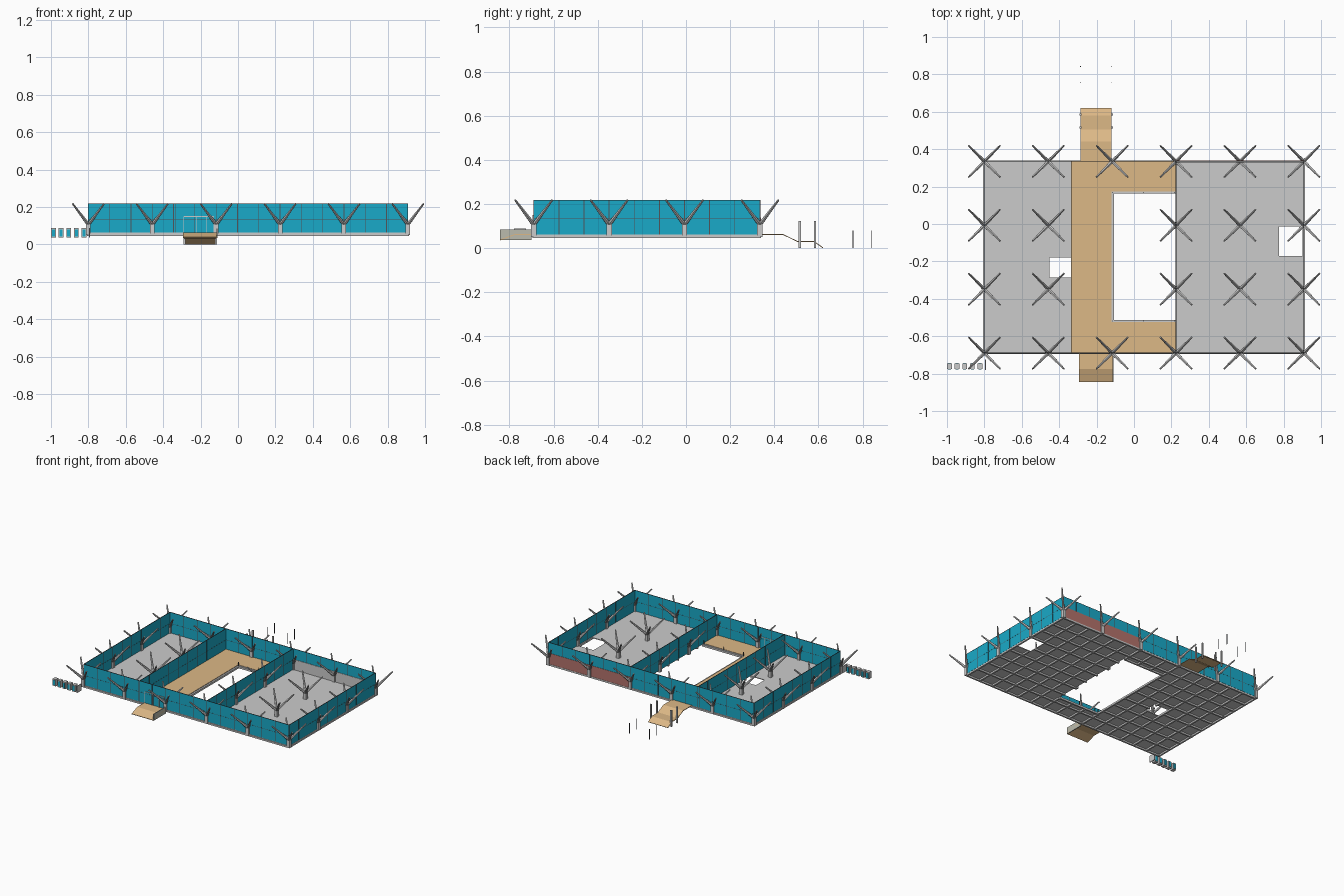
import bpy, bmesh
from mathutils import Vector

if "Cube" in bpy.data.objects:
    bpy.data.objects.remove(bpy.data.objects["Cube"])

def mat(name, c):
    m = bpy.data.materials.new(name)
    m.diffuse_color = (*c, 1)
    m.use_nodes = True
    m.node_tree.nodes["Principled BSDF"].inputs["Base Color"].default_value = m.diffuse_color
    return m

GLASS = mat("glass", (0.01, 0.40, 0.58))
WOOD = mat("wood", (0.72, 0.48, 0.24))
BRICK = mat("red_panel", (0.45, 0.17, 0.15))
DARK = mat("dark_metal", (0.08, 0.09, 0.10))
BEIGE = mat("beige", (0.5, 0.5, 0.42))

def finish(name, bm, m=None):
    me = bpy.data.meshes.new(name)
    bm.to_mesh(me)
    bm.free()
    ob = bpy.data.objects.new(name, me)
    bpy.context.collection.objects.link(ob)
    if m:
        me.materials.append(m)
    return ob

def add_box(bm, x0, x1, y0, y1, z0, z1):
    vs = bmesh.ops.create_cube(bm, size=1)["verts"]
    for v in vs:
        v.co = Vector(((x0 + x1) / 2 + v.co.x * (x1 - x0),
                       (y0 + y1) / 2 + v.co.y * (y1 - y0),
                       (z0 + z1) / 2 + v.co.z * (z1 - z0)))

def boxes(name, items, m=None):
    bm = bmesh.new()
    for b in items:
        add_box(bm, *b)
    return finish(name, bm, m)

def in_hole(x, y):
    return any(a < x < b and c < y < d for a, b, c, d in HOLES)

def plate(name, x0, x1, y0, y1, z, t, m=None):
    # flat sheet with the floor openings left out, thickened downwards
    xs = sorted({x0, x1} | {v for h in HOLES for v in h[:2] if x0 < v < x1})
    ys = sorted({y0, y1} | {v for h in HOLES for v in h[2:] if y0 < v < y1})
    bm = bmesh.new()
    for a, b in zip(xs, xs[1:]):
        for c, d in zip(ys, ys[1:]):
            if not in_hole((a + b) / 2, (c + d) / 2):
                bm.faces.new([bm.verts.new(p) for p in
                              ((a, c, z), (b, c, z), (b, d, z), (a, d, z))])
    bmesh.ops.remove_doubles(bm, verts=bm.verts, dist=1e-5)
    ob = finish(name, bm, m)
    s = ob.modifiers.new("thickness", "SOLIDIFY")
    s.thickness, s.offset = t, -1
    return ob

# overall layout: bays of a square column grid
X0, X1, Y0, Y1 = -0.80, 0.908, -0.69, 0.335
BAY = (X1 - X0) / 5
ZF, ZT = 0.063, 0.218
COURT = (-0.12, 0.225, -0.525, 0.175)
HOLES = [COURT, (0.775, 0.90, -0.172, -0.008), (-0.455, -0.335, -0.285, -0.18)]

# floor slab and timber deck
plate("floor_slab", X0, X1, Y0, Y1, ZF, 0.005)
plate("timber_deck", -0.335, 0.225, Y0, Y1, ZF + 0.002, 0.0015, WOOD)

# waffle joists under the floor, interrupted at the openings
joists = []
step = BAY / 3
W = 0.006
for i in range(16):
    x = X0 + i * step
    ys = sorted({Y0, Y1} | {v for h in HOLES if h[0] < x < h[1] for v in h[2:]})
    for c, d in zip(ys, ys[1:]):
        if not in_hole(x, (c + d) / 2):
            joists.append((x - W, x + W, c, d, 0.046, 0.058))
for j in range(10):
    y = Y0 + j * step
    xs = sorted({X0, X1} | {v for h in HOLES if h[2] < y < h[3] for v in h[:2]})
    for a, b in zip(xs, xs[1:]):
        if not in_hole((a + b) / 2, y):
            joists.append((a, b, y - W, y + W, 0.046, 0.058))
boxes("floor_joists", joists)

# rim around the open courtyard
a, b, c, d = COURT
boxes("court_rim", [(a, a + 0.012, c, d, 0.046, 0.06), (a, b, c, c + 0.012, 0.046, 0.06),
                    (a, b, d - 0.012, d, 0.046, 0.06)])
boxes("court_posts", [(x - .002, x + .002, y - .002, y + .002, 0.05, 0.09)
                      for x in (a + 0.006, 0.05, 0.215)
                      for y in (c + 0.006, d - 0.006)], DARK)

# glass walls: perimeter and two cross walls
T = 0.0015
boxes("glass_walls", [(X0, X1, y - T, y + T, ZF, ZT) for y in (Y0, Y1)] +
      [(x - T, x + T, Y0, Y1, ZF, ZT) for x in (X0, -0.335, 0.225, X1)], GLASS)

# mullions and rails on the glass
M = 0.002
mull = []
for y in (Y0, Y1):
    mull += [(X0 + i * step - M, X0 + i * step + M, y - M, y + M, ZF, ZT) for i in range(16)]
    mull += [(X0, X1, y - M, y + M, z - M / 2, z + M / 2) for z in (0.135, ZT)]
for x in (X0, -0.335, 0.225, X1):
    mull += [(x - M, x + M, Y0 + j * step - M, Y0 + j * step + M, ZF, ZT) for j in range(10)]
    mull += [(x - M, x + M, Y0, Y1, z - M / 2, z + M / 2) for z in (0.135, ZT)]
boxes("mullions", mull, DARK)

# solid low wall at the back right: red outside, grey inside
boxes("back_low_wall_outer", [(0.225, X1, Y1 + 0.002, Y1 + 0.004, 0.058, 0.14)], BRICK)
boxes("back_low_wall_inner", [(0.225, X1, Y1 - 0.005, Y1 - 0.002, ZF, 0.14)])

# entrance door frame
boxes("door_frame", [(x - .002, x + .002, Y0 - .006, Y0 + .004, ZF, 0.15)
                     for x in (-0.29, -0.22, -0.17, -0.13)] +
      [(-0.29, -0.13, Y0 - .006, Y0 + .004, 0.147, 0.151)])

# branching columns
def strut(bm, p, q, r0, r1):
    p, q = Vector(p), Vector(q)
    axis = q - p
    rot = axis.to_track_quat('Z', 'Y').to_matrix().to_4x4()
    rot.translation = (p + q) / 2
    bmesh.ops.create_cone(bm, cap_ends=True, segments=6, radius1=r0, radius2=r1,
                          depth=axis.length, matrix=rot)

bm = bmesh.new()
for i in range(6):
    for j in range(4):
        if i == 2 and j in (1, 2):
            continue
        x, y = X0 + i * BAY, Y0 + j * BAY
        add_box(bm, x - .012, x + .012, y - .012, y + .012, 0.05, 0.118)
        for sx in (-1, 1):
            for sy in (-1, 1):
                strut(bm, (x + sx * .004, y + sy * .004, 0.112),
                      (x + sx * .084, y + sy * .084, ZT), 0.010, 0.005)
finish("branching_columns", bm)

# ramps: profile in y,z swept across x
def ramp(name, x0, x1, prof):
    bm = bmesh.new()
    rows = [[bm.verts.new((x, y, z)) for x in (x0, x1)] for y, z in prof]
    for r, s in zip(rows, rows[1:]):
        bm.faces.new((r[0], r[1], s[1], s[0]))
    bmesh.ops.recalc_face_normals(bm, faces=bm.faces)
    ob = finish(name, bm, WOOD)
    s = ob.modifiers.new("thickness", "SOLIDIFY")
    s.thickness, s.offset = 0.004, 0
    return ob

ramp("back_steps", -0.285, -0.12,
     [(Y1, .062), (.44, .062), (.505, .03), (.58, .03), (.62, .002)])
ramp("front_ramp", -0.295, -0.11, [(Y0, .062), (-.775, .062), (-.843, .037)])
boxes("front_ramp_side", [(-0.116, -0.110, -0.843, -0.70, 0.036, 0.085)], BEIGE)

# posts beside the back steps and slim poles beyond
boxes("step_posts", [(x - .005, x + .005, y - .005, y + .005, 0, 0.123)
                     for x in (-0.287, -0.118) for y in (0.515, 0.585)])
boxes("slim_poles", [(x - .0015, x + .0015, y - .0015, y + .0015, 0, 0.08)
                     for x in (-0.286, -0.12) for y in (0.757, 0.842)], DARK)

# row of small boxes at the front left, with end panel
bx = [-0.986 + k * 0.0405 for k in range(5)]
boxes("small_boxes", [(x - .013, x + .013, -0.775, -0.745, 0.037, 0.088) for x in bx])
boxes("small_box_faces", [(x - .008, x + .008, -0.777, -0.743, 0.044, 0.081) for x in bx], GLASS)
boxes("end_panel", [(-0.797, -0.792, -0.78, -0.725, 0.037, 0.088)])
